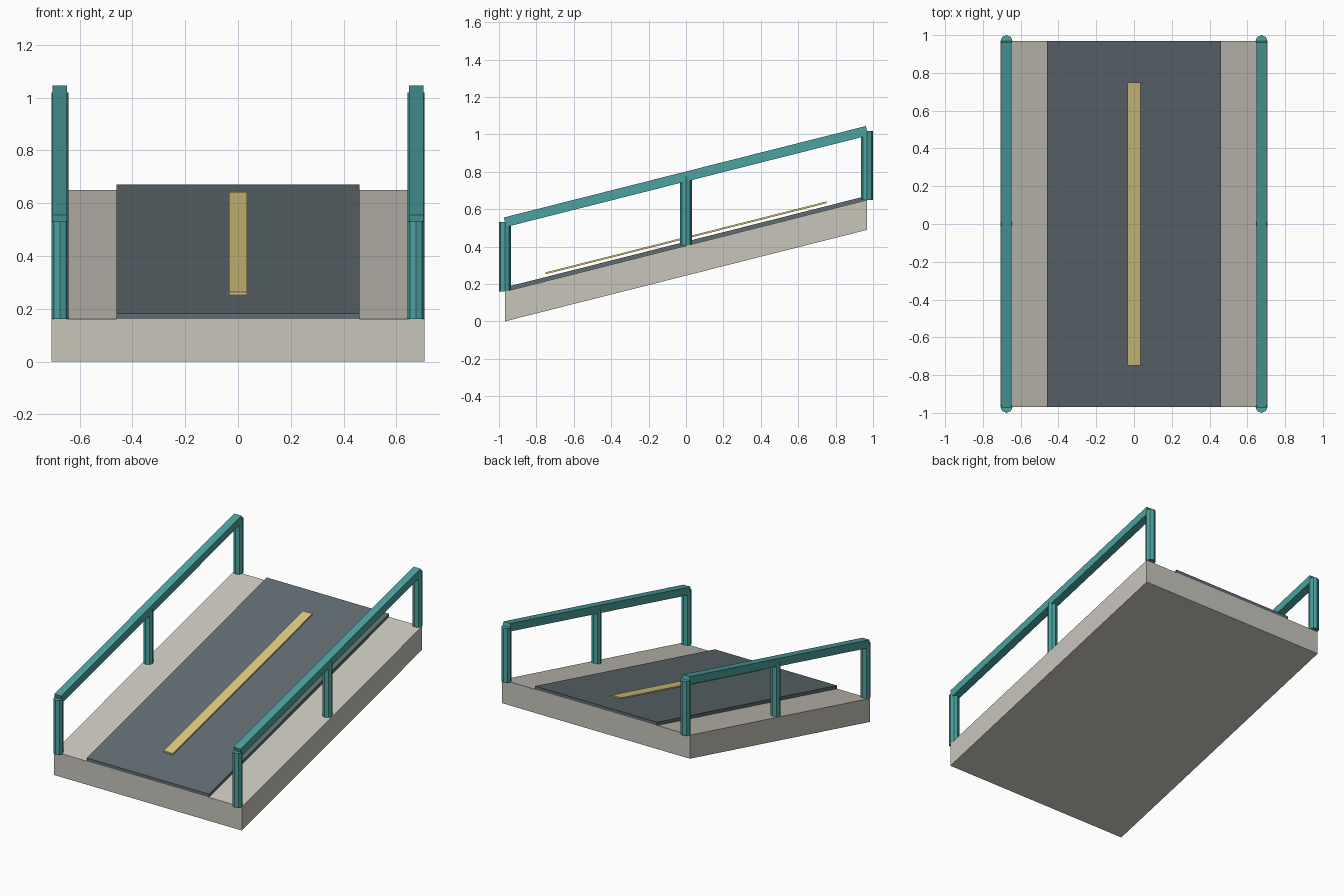
import bpy, bmesh, math

if "Cube" in bpy.data.objects:
    bpy.data.objects.remove(bpy.data.objects["Cube"])

SLOPE = 0.2526            # rise per unit of y
MID = 0.405               # deck top height at y = 0
HALF = 0.968              # half length of the deck
RAIL_X = 0.675


def material(name, rgb):
    m = bpy.data.materials.new(name)
    m.diffuse_color = (*rgb, 1)
    m.use_nodes = True
    m.node_tree.nodes["Principled BSDF"].inputs["Base Color"].default_value = m.diffuse_color
    return m


stone = material("stone", (0.58, 0.56, 0.50))
slate = material("slate", (0.12, 0.15, 0.17))
yellow = material("yellow", (0.72, 0.58, 0.22))
teal = material("teal", (0.07, 0.36, 0.35))


def finish(name, bm, mat):
    me = bpy.data.meshes.new(name)
    bm.to_mesh(me)
    bm.free()
    me.materials.append(mat)
    ob = bpy.data.objects.new(name, me)
    bpy.context.collection.objects.link(ob)


def sloped_slab(name, half_x, half_y, bottom, top, mat):
    """Box sheared along the slope; bottom and top are heights at y = 0."""
    bm = bmesh.new()
    bmesh.ops.create_cube(bm, size=2)
    for v in bm.verts:
        z = top if v.co.z > 0 else bottom
        y = v.co.y * half_y
        v.co = (v.co.x * half_x, y, z + y * SLOPE)
    finish(name, bm, mat)


# Deck, walking surface and centre stripe (which hovers slightly)
sloped_slab("deck", 0.707, HALF, MID - 0.16, MID, stone)
sloped_slab("walkway", 0.46, HALF, MID, MID + 0.022, slate)
sloped_slab("centre_stripe", 0.035, 0.75, 0.442, 0.452, yellow)

POST_H = 0.37
for side, sx in (("left", -1), ("right", 1)):
    # Eight-sided upright posts
    for pos, y in (("front", -HALF), ("middle", 0), ("back", HALF)):
        bm = bmesh.new()
        bmesh.ops.create_cone(bm, cap_ends=True, segments=8, radius1=0.032,
                              radius2=0.032, depth=POST_H)
        bmesh.ops.translate(bm, verts=bm.verts, vec=(
            sx * RAIL_X, y, MID + y * SLOPE + POST_H / 2))
        finish(f"{side}_{pos}_post", bm, teal)

    # Square handrail, tilted so its ends are perpendicular to the slope
    bm = bmesh.new()
    bmesh.ops.create_cube(bm, size=1)
    length = 2 * HALF * math.hypot(1, SLOPE)
    bmesh.ops.scale(bm, verts=bm.verts, vec=(0.054, length, 0.052))
    finish(f"{side}_handrail", bm, teal)
    rail = bpy.data.objects[f"{side}_handrail"]
    rail.rotation_euler.x = math.atan(SLOPE)
    rail.location = (sx * RAIL_X, 0, MID + POST_H)
